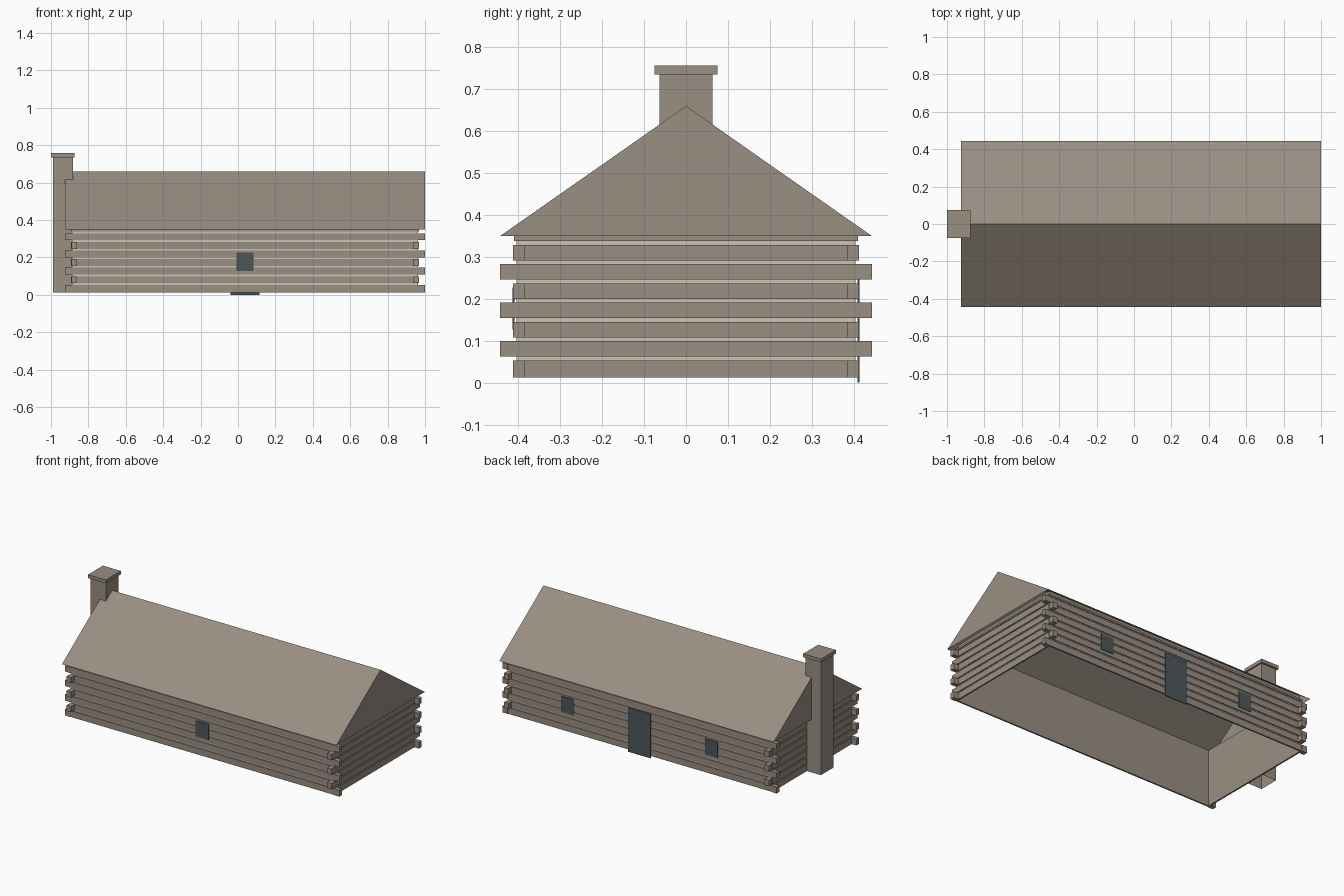
import bpy
import bmesh

cube = bpy.data.objects.get("Cube")
if cube:
    bpy.data.objects.remove(cube, do_unlink=True)


def material(name, rgb):
    m = bpy.data.materials.new(name)
    m.use_nodes = True
    m.diffuse_color = (*rgb, 1)
    m.node_tree.nodes["Principled BSDF"].inputs["Base Color"].default_value = (*rgb, 1)
    return m


WOOD = material("weathered_wood", (0.32, 0.272, 0.225))
CHINK = material("pale_chinking", (0.60, 0.55, 0.47))
DARK = material("slate_dark", (0.075, 0.09, 0.10))

CX = 0.0375            # centre of the house along x
WX, WY = 0.93, 0.41    # half sizes of the outer log faces
RX, RY = 0.9625, 0.443 # half sizes of the roof
BASE, EAVE, RIDGE = 0.013, 0.35, 0.66
PITCH, LOG = 0.046, 0.037


def add_box(bm, lo, hi, open_ends=""):
    """Box between two corners; open_ends may hold 'top' and 'bottom'."""
    v = [bm.verts.new((x, y, z)) for z in (lo[2], hi[2])
         for x, y in ((lo[0], lo[1]), (hi[0], lo[1]), (hi[0], hi[1]), (lo[0], hi[1]))]
    for i in range(4):
        j = (i + 1) % 4
        bm.faces.new((v[i], v[j], v[j + 4], v[i + 4]))
    if "bottom" not in open_ends:
        bm.faces.new(v[3::-1])
    if "top" not in open_ends:
        bm.faces.new(v[4:])


def finish(name, bm, mat):
    mesh = bpy.data.meshes.new(name)
    bm.to_mesh(mesh)
    bm.free()
    mesh.materials.append(mat)
    obj = bpy.data.objects.new(name, mesh)
    bpy.context.collection.objects.link(obj)
    return obj


def boxes(name, corners, mat, open_ends=""):
    bm = bmesh.new()
    for lo, hi in corners:
        add_box(bm, lo, hi, open_ends)
    return finish(name, bm, mat)


def ring(inset, z0, z1):
    """Corners of a house-sized box, drawn in from the log faces."""
    x, y = WX - inset, WY - inset
    return (CX - x, -y, z0), (CX + x, y, z1)


# Inner wall lining and the chinking sheet just outside it
boxes("wall_lining", [ring(0.010, BASE, 0.373)], WOOD, "top bottom")
boxes("chinking", [ring(0.006, BASE + 0.004, EAVE - 0.002)], CHINK, "top bottom")

# Log courses: four boards round the house per course
logs, log_ends = [], []
for i in range(8):
    z0 = 0.016 + PITCH * i
    z1 = min(z0 + LOG, EAVE)
    if i == 0:
        z0 = BASE
    for s in (-1, 1):
        ya, yb = sorted((s * (WY - 0.01), s * WY))
        xa, xb = sorted((s * (WX - 0.01), s * WX))
        logs.append(((CX - WX, ya, z0), (CX + WX, yb, z1)))
        logs.append(((CX + xa, -WY, z0), (CX + xb, WY, z1)))
        # Projecting ends alternate between the long and short walls
        if i == 7:
            continue
        for t in (-1, 1):
            if i % 2 == 0:
                x = sorted((s * (WX - 0.005), s * RX))
                y = sorted((t * 0.385, t * 0.413))
            else:
                x = sorted((s * (WX - 0.032), s * (WX - 0.001)))
                y = sorted((t * (WY - 0.005), t * RY))
            log_ends.append(((CX + x[0], y[0], z0), (CX + x[1], y[1], z1)))
boxes("wall_logs", logs, WOOD)
boxes("log_ends", log_ends, WOOD)

# Roof shell: two slopes and two gables, open underneath
bm = bmesh.new()
ends = [[bm.verts.new((CX + s * RX, y, z)) for y, z in
         ((-RY, EAVE), (RY, EAVE), (0, RIDGE))] for s in (-1, 1)]
(a, b, c), (d, e, f) = ends
for face in ((b, a, c), (d, e, f), (a, d, f, c), (e, b, c, f)):
    bm.faces.new(face)
finish("roof", bm, WOOD)

# Chimney shaft and cap
boxes("chimney", [((-0.99, -0.063, BASE), (-0.883, 0.063, 0.737))], WOOD, "bottom")
boxes("chimney_cap", [((-1.0, -0.075, 0.735), (-0.875, 0.075, 0.757))], WOOD)


# Thin plates for the windows and the door
def plate(name, x, half, z0, z1, side):
    y = sorted((side * (WY - 0.001), side * (WY + 0.004)))
    boxes(name, [((x - half, y[0], z0), (x + half, y[1], z1))], DARK)


plate("front_window", CX, 0.045, 0.127, 0.227, -1)
plate("back_window_left", CX + 0.505, 0.045, 0.127, 0.227, 1)
plate("back_window_right", CX - 0.505, 0.045, 0.127, 0.227, 1)
plate("back_door", CX, 0.078, 0.0, 0.28, 1)
